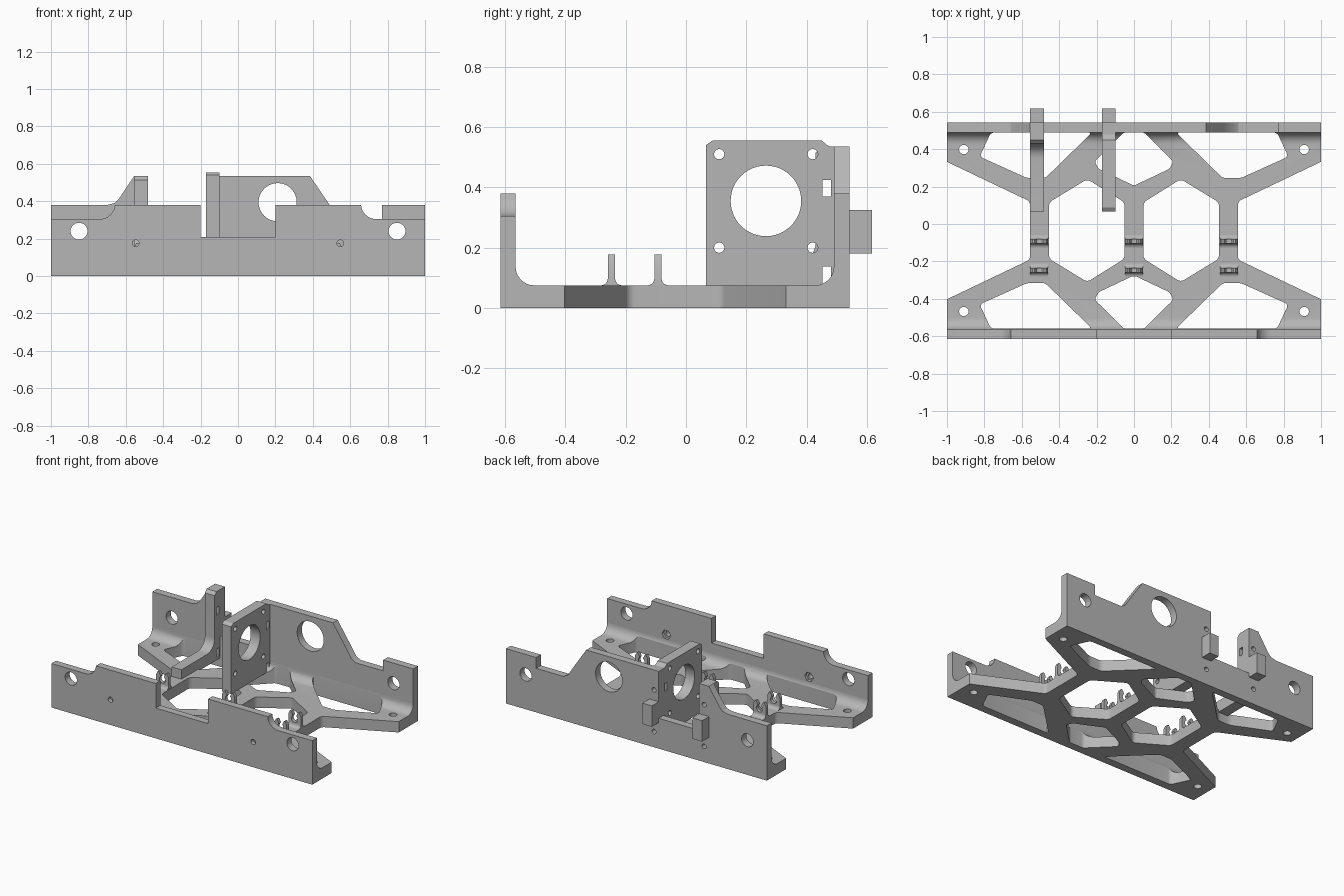
import bpy, bmesh, math
from mathutils import Vector

cube = bpy.data.objects.get("Cube")
if cube:
    bpy.data.objects.remove(cube, do_unlink=True)

grey = bpy.data.materials.new("light grey")
grey.use_nodes = True
grey.diffuse_color = (0.47, 0.47, 0.47, 1)
grey.node_tree.nodes["Principled BSDF"].inputs["Base Color"].default_value = grey.diffuse_color

FLOOR = 0.075            # floor thickness
MID = -0.035             # y of the floor's line of symmetry
FRONT, BACK = (-0.615, -0.565), (0.49, 0.542)


def place(axis, u, v, w):
    return {"x": (w, u, v), "y": (u, w, v), "z": (u, v, w)}[axis]


def prism(name, pts, axis, a, b, rounding=0):
    """Extrude a flat outline along an axis from a to b."""
    bm = bmesh.new()
    bm.faces.new([bm.verts.new(place(axis, u, v, a)) for u, v in pts])
    if rounding:
        bmesh.ops.bevel(bm, geom=bm.verts[:], offset=rounding, segments=4,
                        profile=0.5, affect="VERTICES")
    out = bmesh.ops.extrude_face_region(bm, geom=bm.faces[:])
    moved = [g for g in out["geom"] if isinstance(g, bmesh.types.BMVert)]
    bmesh.ops.translate(bm, verts=moved, vec=Vector(place(axis, 0, 0, b - a)))
    bmesh.ops.recalc_face_normals(bm, faces=bm.faces[:])
    mesh = bpy.data.meshes.new(name)
    bm.to_mesh(mesh)
    bm.free()
    mesh.materials.append(grey)
    obj = bpy.data.objects.new(name, mesh)
    bpy.context.collection.objects.link(obj)
    return obj


def arc(cu, cv, r, start, end, n=8):
    angles = [math.radians(start + (end - start) * i / n) for i in range(n + 1)]
    return [(cu + r * math.cos(t), cv + r * math.sin(t)) for t in angles]


def box(u0, u1, v0, v1):
    return [(u0, v0), (u1, v0), (u1, v1), (u0, v1)]


def cut(obj, pts, axis, a, b, rounding=0):
    """Remove an extruded outline from a part."""
    tool = prism("cutter", pts, axis, a, b, rounding)
    tool.hide_render = True
    mod = obj.modifiers.new("cut", "BOOLEAN")
    mod.operation, mod.solver, mod.object = "DIFFERENCE", "EXACT", tool
    with bpy.context.temp_override(object=obj, active_object=obj, selected_objects=[obj]):
        bpy.ops.object.modifier_apply(modifier=mod.name)
    bpy.data.objects.remove(tool, do_unlink=True)


def drill(obj, u, v, r, axis, a, b, sides=24):
    cut(obj, arc(u, v, r, 0, 360 - 360 / sides, sides - 1), axis, a, b)


# Floor with a rounded rise into each long wall
y0, y1, r = FRONT[1], BACK[0], 0.062
profile = ([(y0, 0), (y1, 0)] + arc(y1 - r, FLOOR + r, r, 0, -90)
           + arc(y0 + r, FLOOR + r, r, 270, 180))
floor = prism("lattice_floor", profile, "x", -1, 1)


def mirrored(pts, sx, sy):
    return [(sx * x, y if sy > 0 else 2 * MID - y) for x, y in pts]


edge = 0.489
corner_cell = [(0.225, edge), (0.475, 0.245), (0.57, 0.245), (0.825, 0.36), (0.765, edge)]
side_cell = [(0.05, 0.115), (0.25, 0.24), (0.455, 0.115),
             (0.455, 2 * MID - 0.115), (0.25, 2 * MID - 0.24), (0.05, 2 * MID - 0.115)]
centre_cell = [(-0.055, edge), (-0.21, 0.335), (-0.19, 0.295), (0, 0.205),
               (0.19, 0.295), (0.21, 0.335), (0.055, edge)]
end_notch = [(1.1, 0.38), (0.555, 0.12), (0.555, 2 * MID - 0.12), (1.1, 2 * MID - 0.38)]
for sx in (1, -1):
    cut(floor, mirrored(side_cell, sx, 1), "z", -0.1, 0.3, 0.02)
    cut(floor, mirrored(end_notch, sx, 1), "z", -0.1, 0.3, 0.02)
    for sy in (1, -1):
        cut(floor, mirrored(corner_cell, sx, sy), "z", -0.1, 0.3, 0.018)
        hole = mirrored([(0.91, 0.398)], sx, sy)[0]
        drill(floor, *hole, 0.025, "z", -0.1, 0.3)
for sy in (1, -1):
    cut(floor, mirrored(centre_cell, 1, sy), "z", -0.1, 0.3, 0.012)

# Front wall: low ends, curved shoulders and a central opening
half = ([(0.2, 0.21), (0.2, 0.38), (0.658, 0.38)]
        + arc(0.738, 0.385, 0.08, 184, 270) + [(1, 0.305), (1, 0)])
front_wall = prism("front_wall", half + [(-x, z) for x, z in reversed(half)], "y", *FRONT)

# Back wall: tall motor section, low gap, sloped shoulder
back_outline = [(-1, 0), (1, 0), (1, 0.38), (0.77, 0.38), (0.77, 0.305), (0.56, 0.305),
                (0.525, 0.325), (0.48, 0.395), (0.385, 0.535), (-0.17, 0.535), (-0.17, 0.21),
                (-0.48, 0.21), (-0.48, 0.535), (-0.555, 0.535), (-0.635, 0.415),
                (-0.66, 0.39), (-0.70, 0.38), (-1, 0.38)]
back_wall = prism("back_wall", back_outline, "y", *BACK)
drill(back_wall, 0.212, 0.395, 0.102, "y", 0.4, 0.6, 48)

for sx in (1, -1):
    for wall in (front_wall, back_wall):
        drill(wall, sx * 0.85, 0.24, 0.045, "y", -0.7, 0.7, 32)
    drill(front_wall, sx * 0.547, 0.175, 0.018, "y", -0.7, -0.5)
    drill(front_wall, sx * 0.547, 0.175, 0.033, "y", -0.585, -0.5, 6)

# Motor plate
plate_x, post_x = (-0.17, -0.098), (-0.555, -0.48)
plate = prism("motor_plate", box(0.066, 0.49, FLOOR, 0.535), "x", *plate_x)
cap = [(0.066, 0.53), (0.49, 0.53), (0.468, 0.54), (0.45, 0.555), (0.088, 0.555), (0.066, 0.54)]
prism("motor_plate_cap", cap, "x", *plate_x)
drill(plate, 0.265, 0.355, 0.117, "x", -0.3, 0, 48)
for y in (0.11, 0.42):
    for z in (0.2, 0.51):
        drill(plate, y, z, 0.017, "x", -0.3, 0)

# Rear support: upright post with an arm reaching forward
support = [(0.066, 0.06), (0.49, 0.06), (0.49, 0.535), (0.45, 0.535), (0.43, 0.515)]
support += arc(0.35, 0.22, 0.08, 0, -90) + [(0.066, 0.14)]
post = prism("rear_support", support, "x", *post_x)

# Nut slots, screw holes and rear tabs shared by plate and support
for part, (xa, xb) in ((plate, plate_x), (post, post_x)):
    for z0, z1 in ((0.37, 0.425), (0.08, 0.137)):
        cut(part, box(0.452, 0.48, z0, z1), "x", xa - 0.1, xb + 0.1)
        drill(back_wall, (xa + xb) / 2, (z0 + z1) / 2, 0.016, "y", 0.4, 0.6, 16)
    prism("rear_tab", box(BACK[1], 0.617, 0.18, 0.325), "x", xa, xb)

# Cable clips: two-pronged forks on flared feet, two on each upright strut
fork = [(-0.048, FLOOR - 0.01), (0.048, FLOOR - 0.01), (0.048, 0.155), (0.036, 0.178),
        (0.026, 0.178), (0.014, 0.155)]
fork += arc(0, 0.13, 0.024, 55, -235, 12) + [(-0.014, 0.155), (-0.026, 0.178),
                                            (-0.036, 0.178), (-0.048, 0.155)]
for x in (-0.507, 0, 0.507):
    for y in (-0.247, -0.093):
        prism("cable_clip", [(x + u, z) for u, z in fork], "y", y - 0.012, y + 0.012)
        foot = (arc(y + 0.035, FLOOR + 0.023, 0.023, 180, 270, 5)
                + arc(y - 0.035, FLOOR + 0.023, 0.023, 270, 360, 5))
        prism("clip_foot", foot, "x", x - 0.048, x + 0.048)

# Keep flats crisp and curves smooth
for obj in bpy.context.scene.objects:
    if obj.type == "MESH" and obj.data.materials and obj.data.materials[0] == grey:
        obj.data.shade_smooth()
        obj.data.set_sharp_from_angle(angle=math.radians(28))
